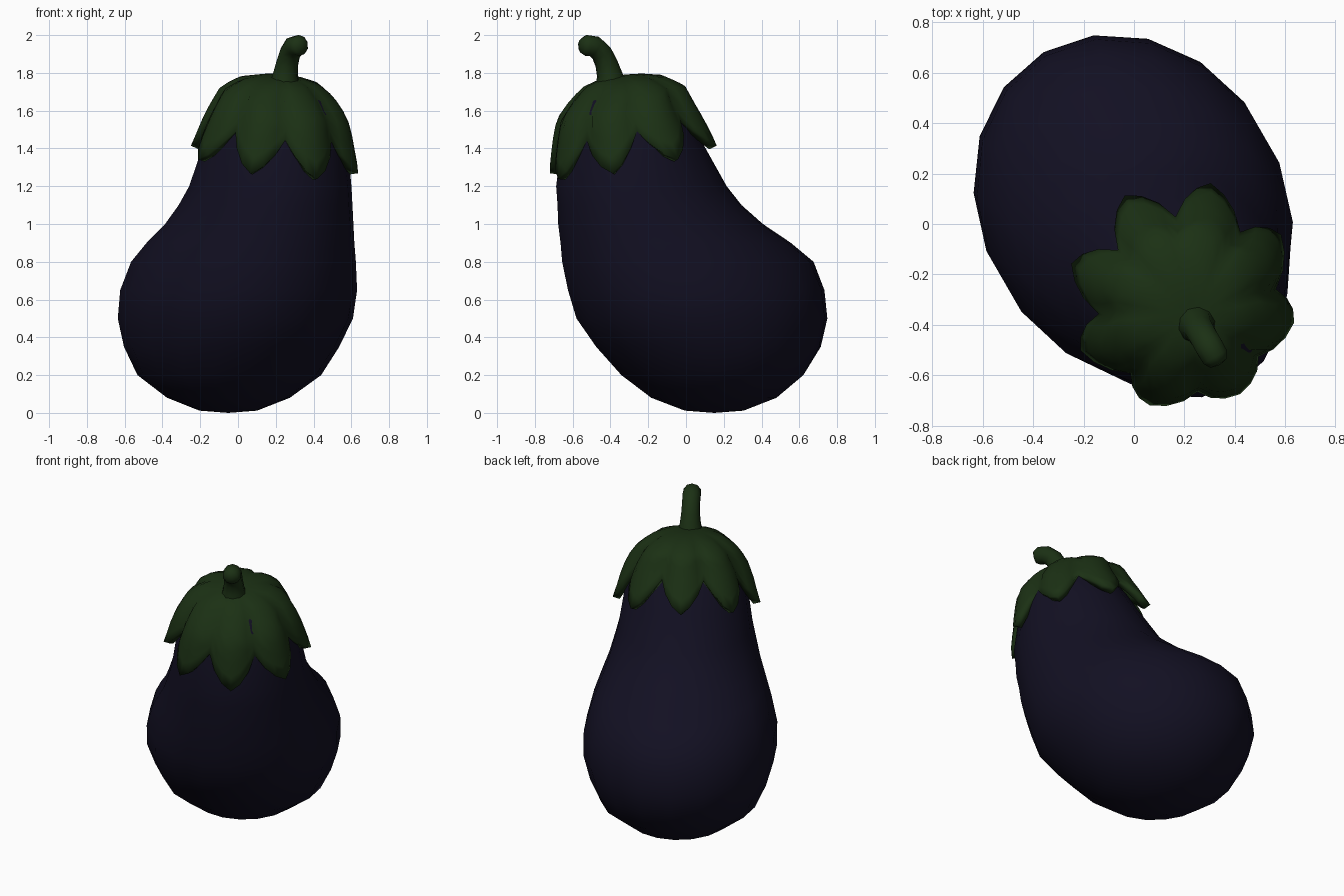
import bpy, bmesh, math
from mathutils import Vector

if "Cube" in bpy.data.objects:
    bpy.data.objects.remove(bpy.data.objects["Cube"])

# The fruit bends in one vertical plane: s runs along it, w across it
D = Vector((0.5, -0.866, 0))
P = Vector((0.866, 0.5, 0))


def place(s, w, z):
    return D * s + P * w + Vector((0, 0, z))


def material(name, rgb):
    m = bpy.data.materials.new(name)
    m.diffuse_color = (*rgb, 1)
    m.use_nodes = True
    m.node_tree.nodes["Principled BSDF"].inputs["Base Color"].default_value = m.diffuse_color
    return m


def loft(name, rings, mat, first=None, last=None, angle=60):
    """Skin closed rings of points; first/last are optional pole points."""
    bm = bmesh.new()
    rows = [[bm.verts.new(p) for p in r] for r in rings]
    n = len(rows[0])
    for a, b in zip(rows, rows[1:]):
        for i in range(n):
            j = (i + 1) % n
            bm.faces.new((a[i], a[j], b[j], b[i]))
    for pole, row in ((first, rows[0]), (last, rows[-1])):
        if pole is not None:
            v = bm.verts.new(pole)
            for i in range(n):
                bm.faces.new((row[i], row[(i + 1) % n], v))
    bmesh.ops.recalc_face_normals(bm, faces=bm.faces[:])
    me = bpy.data.meshes.new(name)
    bm.to_mesh(me)
    bm.free()
    me.materials.append(mat)
    ob = bpy.data.objects.new(name, me)
    bpy.context.collection.objects.link(ob)
    bpy.ops.object.select_all(action='DESELECT')
    ob.select_set(True)
    bpy.context.view_layer.objects.active = ob
    bpy.ops.object.shade_smooth_by_angle(angle=math.radians(angle))
    return ob


def sample(profile, z):
    """Interpolate (s, a, b) in a profile sorted by falling z."""
    for p, q in zip(profile, profile[1:]):
        if z >= q[0]:
            t = (p[0] - z) / (p[0] - q[0])
            return [u + (v - u) * t for u, v in zip(p[1:], q[1:])]
    return profile[-1][1:]


purple = material("purple_skin", (0.006, 0.005, 0.016))
green = material("green_leaf", (0.011, 0.030, 0.007))

# Fruit body: z, centre s, half length along s, half width
body = [(.012, -.155, .16, .15), (.08, -.153, .34, .32), (.2, -.144, .49, .485),
        (.35, -.12, .614, .555), (.5, -.08, .69, .60), (.65, -.045, .708, .60),
        (.8, .006, .70, .56), (.9, .08, .64, .52), (1.0, .173, .566, .476),
        (1.1, .24, .505, .445), (1.2, .29, .467, .417), (1.4, .34, .39, .385),
        (1.55, .375, .335, .34), (1.65, .385, .27, .28), (1.72, .39, .17, .18)]
N = 18
rings = [[place(s + a * math.cos(2 * math.pi * i / N),
                .03 + b * math.sin(2 * math.pi * i / N), z) for i in range(N)]
         for z, s, a, b in body]
loft("fruit_body", rings, purple, place(-.155, .03, 0), place(.39, .03, 1.74))

# Leafy cap: dome with eight pointed lobes, tipped toward the stem side
cap = [(1.79, .42, .05, .05), (1.785, .41, .11, .11), (1.76, .39, .21, .21),
       (1.70, .37, .30, .30), (1.6, .385, .365, .365), (1.5, .365, .40, .40),
       (1.4, .345, .43, .425), (1.3, .32, .46, .455), (1.2, .29, .51, .50)]
LOBES, PER, ROWS = 8, 6, 9
M = LOBES * PER
rings = []
for r in range(ROWS + 1):
    f = r / ROWS
    ring = []
    for i in range(M):
        th = 2 * math.pi * i / M
        k = (i % PER) / PER
        t = 2 * min(k, 1 - k)                 # 0 at lobe tip, 1 at notch
        rim = 1.335 - .035 * math.cos(th) + .19 * t ** 1.4
        z = 1.79 - (1.79 - rim) * f ** 1.7
        s, a, b = sample(cap, z)
        puff = .015 * f * (1 - t) - .035 * t * t * min(1, f * 1.5)
        s += (a + puff) * math.cos(th)
        w = .025 + (b + puff) * math.sin(th)
        ring.append(place(s, w, z - .15 * (s - .38)))
    rings.append(ring)
leaf = loft("leafy_cap", rings, green, place(.42, .025, 1.78))
solid = leaf.modifiers.new("thickness", 'SOLIDIFY')
solid.thickness = .045
solid.offset = -1

# Stem: bent tapering tube, s, z, radius, tilt of its direction from vertical
path = [(.465, 1.73, .085, 5), (.475, 1.79, .068, 10), (.495, 1.85, .06, 20),
        (.525, 1.905, .057, 38), (.57, 1.94, .058, 62), (.62, 1.945, .056, 88),
        (.645, 1.94, .04, 95)]
rings = []
for s, z, rad, tilt in path:
    c, n = math.cos(math.radians(tilt)), math.sin(math.radians(tilt))
    rings.append([place(s + rad * c * math.cos(q), .015 + rad * math.sin(q),
                        z - rad * n * math.cos(q))
                  for q in (2 * math.pi * i / 10 for i in range(10))])
loft("stem", rings, green, place(.465, .015, 1.72), place(.655, .015, 1.938))
